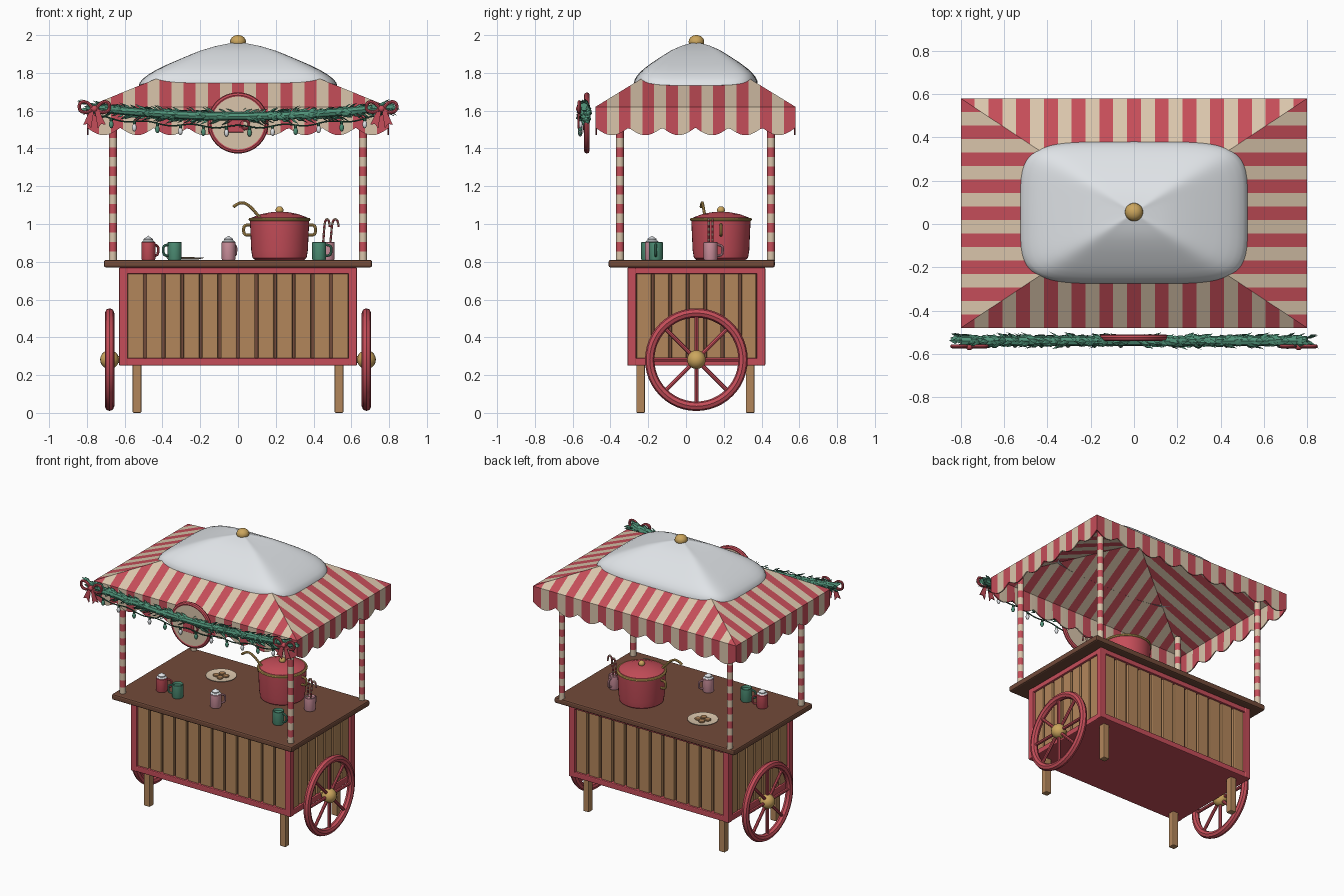
import bpy, bmesh, math, random
from mathutils import Vector, Matrix

if "Cube" in bpy.data.objects:
    bpy.data.objects.remove(bpy.data.objects["Cube"])
random.seed(4)
pi = math.pi
COLS = {"red": (.56, .075, .1), "cream": (.70, .56, .41), "snow white": (.76, .79, .82),
        "plank wood": (.45, .24, .105), "dark wood": (.17, .07, .042), "leaf green": (.08, .29, .19),
        "gold": (.60, .38, .11), "pink": (.65, .30, .36), "wire green": (.025, .10, .06)}
M = {}
for k, c in COLS.items():
    M[k] = bpy.data.materials.new(k)
    M[k].diffuse_color = (*c, 1)


def finish(ob, smooth):
    if smooth:
        bpy.ops.object.select_all(action='DESELECT')
        ob.select_set(True)
        bpy.context.view_layer.objects.active = ob
        bpy.ops.object.shade_smooth_by_angle(angle=math.radians(40))
    return ob


def from_bm(name, bm, mats, smooth=False):
    me = bpy.data.meshes.new(name)
    bm.to_mesh(me)
    bm.free()
    ob = bpy.data.objects.new(name, me)
    bpy.context.collection.objects.link(ob)
    for m in mats:
        me.materials.append(M[m])
    return finish(ob, smooth)


def box(name, lo, hi, mat, bevel=.006):
    bm = bmesh.new()
    bmesh.ops.create_cube(bm, size=1)
    lo, hi = Vector(lo), Vector(hi)
    for v in bm.verts:
        v.co = (lo + hi) / 2 + v.co * (hi - lo)
    ob = from_bm(name, bm, [mat])
    if bevel:
        b = ob.modifiers.new("bevel", 'BEVEL')
        b.width, b.segments = bevel, 2
    return ob


def lathe(name, prof, loc, mats, seg=24, rule=None, rot=None):
    """Revolve (radius, height) points about z, then rotate and move."""
    bm = bmesh.new()
    rings = [[bm.verts.new((r * math.cos(2 * pi * i / seg), r * math.sin(2 * pi * i / seg), z))
              for i in range(seg)] for r, z in prof]
    for j, (a, b) in enumerate(zip(rings, rings[1:])):
        for i in range(seg):
            f = bm.faces.new((a[i], a[(i + 1) % seg], b[(i + 1) % seg], b[i]))
            f.material_index = rule(j) if rule else 0
    bmesh.ops.remove_doubles(bm, verts=bm.verts, dist=1e-5)
    bmesh.ops.recalc_face_normals(bm, faces=bm.faces)
    ob = from_bm(name, bm, mats, True)
    ob.location = loc
    if rot:
        ob.rotation_euler = rot
    return ob


def ball(name, loc, r, mat, sz=1):
    return lathe(name, [(r * math.sin(pi * i / 10), -sz * r * math.cos(pi * i / 10)) for i in range(11)], loc, [mat], 18)


def ring(name, R, r, loc, mat, rot=None, seg=36):
    return lathe(name, [(R + r * math.cos(2 * pi * i / 8), r * math.sin(2 * pi * i / 8)) for i in range(9)],
                 loc, [mat], seg, rot=rot)


def tube(name, pts, r, mats, cyclic=False, band=None):
    cu = bpy.data.curves.new(name, 'CURVE')
    cu.dimensions, cu.bevel_depth, cu.bevel_resolution, cu.use_fill_caps = '3D', r, 2, True
    sp = cu.splines.new('NURBS' if len(pts) > 2 else 'POLY')
    sp.points.add(len(pts) - 1)
    for p, q in zip(sp.points, pts):
        p.co = (*q, 1)
    sp.order_u, sp.use_cyclic_u, sp.use_endpoint_u, sp.resolution_u = 3, cyclic, not cyclic, 6
    for m in mats:
        cu.materials.append(M[m])
    ob = bpy.data.objects.new(name, cu)
    bpy.context.collection.objects.link(ob)
    bpy.ops.object.select_all(action='DESELECT')
    ob.select_set(True)
    bpy.context.view_layer.objects.active = ob
    bpy.ops.object.convert(target='MESH')
    ob = bpy.context.object
    if band:
        for p in ob.data.polygons:
            p.material_index = int(p.center.z / band) % 2
    return finish(ob, True)


CY = .055  # cart centre in y
# --- cart body, frame, planks, legs, counter
box("inner_panel", (-.595, -.275, .27), (.595, .385, .76), "dark wood", 0)
box("body_floor", (-.61, -.29, .25), (.61, .40, .275), "red", 0)
for sx in (-1, 1):
    for y in (-.287, .397):
        box("corner_post", (sx * .607 - .023, y - .023, .25), (sx * .607 + .023, y + .023, .77), "red")
    for z0, z1 in ((.25, .29), (.735, .77)):
        box("side_rail", (sx * .607 - .02, -.28, z0), (sx * .607 + .02, .39, z1), "red")
    for i in range(7):
        y = CY + (i - 3) * .0925
        box("side_plank", (sx * .6 - .014, y - .039, .285), (sx * .6 + .014, y + .039, .745), "plank wood")
    for y in (-.24, .34):
        box("leg", (sx * .535 - .023, y - .023, 0), (sx * .535 + .023, y + .023, .26), "plank wood")
for y in (-.287, .397):
    for z0, z1 in ((.25, .29), (.735, .77)):
        box("long_rail", (-.6, y - .02, z0), (.6, y + .02, z1), "red")
    yp = y + (.007 if y < 0 else -.007)
    for i in range(12):
        x = (i - 5.5) * .0985
        box("front_plank" if y < 0 else "back_plank", (x - .042, yp - .014, .285), (x + .042, yp + .014, .745), "plank wood")
box("counter_top", (-.71, -.41, .77), (.71, .47, .81), "dark wood", .01)

# --- wheels
tube("axle", [(-.68, CY, .282), (.68, CY, .282)], .018, ["gold"])
for sx in (-1, 1):
    c = Vector((sx * .68, CY, .282))
    ring("wheel_rim", .247, .025, c, "red", (0, pi / 2, 0), 48)
    ball("wheel_hub", c, .05, "gold")
    for i in range(8):
        d = Vector((0, math.sin(i * pi / 4), math.cos(i * pi / 4)))
        tube("wheel_spoke", [c + d * .03, c + d * .24], .011, ["red"])

# --- striped posts
for x in (-.662, .662):
    for y in (-.35, .45):
        lathe("canopy_post", [(.021, .05 * i) for i in range(18)], (x, y, .805), ["cream", "red"], 14, lambda j: j % 2)

# --- striped canopy: four hipped slopes with scalloped valance
HX, HY, ZE, ZA = .80, .53, 1.62, 1.945
bm = bmesh.new()
for k in range(4):
    n, scal = (25, 9) if k % 2 == 0 else (17, 6)
    rot = Matrix.Rotation(k * pi / 2, 3, 'Z')

    def P(s, t, z):  # s along the eave, t from eave to apex
        p = rot @ Vector((s, -(1 - t), 0))
        return bm.verts.new((p.x * HX, p.y * HY + CY - .005, z))

    def slope(s, t):
        return P(s, t, ZE + (ZA - ZE) * t)
    for i in range(n):
        a, b = -1 + 2 * i / n, -1 + 2 * (i + 1) / n
        poly = [slope(a, 0), slope(b, 0)]
        if b < .999:
            poly.append(slope(b, 1 - abs(b)))
        if a < 0 < b:
            poly.append(slope(0, 1))
        if a > -.999:
            poly.append(slope(a, 1 - abs(a)))
        bm.faces.new(poly).material_index = 1 - i % 2
        for j in range(4):
            u, v = a + (b - a) * j / 4, a + (b - a) * (j + 1) / 4
            zu, zv = [1.51 - .04 * abs(math.sin(pi * scal * (q + 1) / 2)) for q in (u, v)]
            f = bm.faces.new((P(u, 0, zu), P(v, 0, zv), P(v, 0, ZE), P(u, 0, ZE)))
            f.material_index = 1 - i % 2
bmesh.ops.remove_doubles(bm, verts=bm.verts, dist=1e-4)
canopy = from_bm("canopy", bm, ["cream", "red"])
s = canopy.modifiers.new("cloth", 'SOLIDIFY')
s.thickness, s.offset = .008, -1

# --- snow cap: rounded-rectangle rings that follow the roof
bm = bmesh.new()
N, rings = 64, []
for f in (.96, 1, .99, .96, .91, .84, .72, .56, .4, .24, .1, .001):
    row = []
    for i in range(N):
        a = 2 * pi * i / N
        c, d = math.cos(a), math.sin(a)
        x, y = [math.copysign(abs(q) ** .42, q) * h * f for q, h in ((c, .525), (d, .328))]
        roof = ZE + (ZA - ZE) * (1 - ((abs(x) / HX) ** 9 + (abs(y) / HY) ** 9) ** (1 / 9))
        lift = .052 * math.sqrt(max(0, 1 - f ** 7)) * min(1, .35 + 2 * f)
        row.append(bm.verts.new((x, y + CY - .003, roof + (lift if rings else -.01) + .002)))
    rings.append(row)
for a, b in zip(rings, rings[1:]):
    for i in range(N):
        bm.faces.new((a[i], a[(i + 1) % N], b[(i + 1) % N], b[i]))
bm.faces.new(rings[-1])
from_bm("snow_cap", bm, ["snow white"], True)
ball("roof_knob", (0, CY, 1.965), .042, "gold", .84)

# --- round sign with mug emblem
FR = (pi / 2, 0, 0)
lathe("sign_disc", [(0, -.012), (.15, -.012), (.15, .012), (0, .012)], (0, -.525, 1.535), ["cream"], 40, rot=FR)
ring("sign_rim", .147, .015, (0, -.525, 1.535), "red", FR, 48)
box("emblem_cup", (-.055, -.543, 1.485), (.03, -.536, 1.565), "red", .003)
ring("emblem_handle", .024, .007, (.034, -.539, 1.527), "red", FR, 20)

# --- leafy garland
def gz(x):
    return 1.625 - .055 * (1 - (x / .83) ** 2)
GY = -.54
tube("garland_core", [(x / 10, GY, gz(x / 10)) for x in range(-8, 9)], .022, ["leaf green"])
bm = bmesh.new()
for i in range(330):
    x = -.8 + 1.6 * i / 329
    a = random.uniform(0, 2 * pi)
    out = Vector((0, math.cos(a) * .75, math.sin(a)))
    d = (Vector((1 if x > 0 else -1, 0, 0)) + out * random.uniform(.3, .8)).normalized()
    side = d.cross(out).normalized() * .016
    b = Vector((x, GY, gz(x))) + out * .015
    L = random.uniform(.05, .068)
    v = [bm.verts.new(p) for p in (b, b + d * L * .5 + side, b + d * L, b + d * L * .5 - side, b + d * L * .5 + out * .007)]
    for p, q in ((0, 1), (1, 2), (2, 3), (3, 0)):
        bm.faces.new((v[p], v[q], v[4]))
from_bm("garland_leaves", bm, ["leaf green"])

# --- light string
def wz(x):
    return 1.515 + .055 * (x / .76) ** 2 + .008 * math.cos(x * 26)
tube("light_wire", [(i * .038, -.56, wz(i * .038)) for i in range(-20, 21)], .004, ["wire green"])
for i in range(12):
    x = (i - 5.5) * .122
    lathe("bulb_socket", [(0, 0), (.008, 0), (.008, -.014), (0, -.014)], (x, -.56, wz(x)), ["wire green"], 10)
    ball("light_bulb", (x, -.56, wz(x) - .032), .012, "snow white" if i % 2 else "leaf green", 1.7)

# --- bows at the garland ends
for sx in (-1, 1):
    c = Vector((sx * .76, -.565, 1.61))
    ball("bow_knot", c, .018, "red")
    for e in (-1, 1):
        pts = [c + Vector((e * x, 0, z)) for x, z in ((.005, 0), (.04, .038), (.08, .035), (.08, -.012), (.04, -.022))]
        tube("bow_loop", pts, .009, ["red"], True)
        bm = bmesh.new()
        bm.faces.new([bm.verts.new(c + Vector((e * x, -.004, z))) for x, z in
                      ((0, .005), (.02, 0), (.06, -.085), (.035, -.08), (.018, -.105))])
        t = from_bm("bow_tail", bm, ["red"])
        t.modifiers.new("ribbon", 'SOLIDIFY').thickness = .006

# --- cooking pot with lid, handles and ladle
PX, PY = .22, .185
lathe("pot_body", [(0, .81), (.13, .81), (.143, .82), (.15, .86), (.157, 1.02), (0, 1.02)], (PX, PY, 0), ["red"], 40)
ring("pot_rim", .155, .009, (PX, PY, 1.024), "gold", None, 40)
lathe("pot_lid", [(.152, 1.024), (.148, 1.034), (.10, 1.052), (.05, 1.062), (0, 1.065)], (PX, PY, 0), ["red"], 40)
ball("lid_knob", (PX, PY, 1.073), .021, "gold")
for e in (-1, 1):
    tube("pot_handle", [(PX + e * x, PY, z) for x, z in
                        ((.15, .995), (.185, .998), (.192, .968), (.185, .938), (.15, .942))], .008, ["gold"])
tube("ladle", [(.15, .11, 1.0), (.11, .10, 1.04), (.06, .09, 1.10), (.01, .085, 1.12), (-.025, .08, 1.09)], .008, ["gold"])

# --- mugs: x, y, colour, handle direction, whipped topping
CUP = [(0, 0), (.034, 0), (.037, .006), (.037, .092), (.034, .095), (.031, .09), (.031, .078), (0, .078)]
for x, y, col, ang, cream in ((-.475, -.18, "red", .6, 1), (-.335, -.20, "leaf green", pi + .3, 0), (-.05, -.18, "pink", .9, 1),
                              (.43, -.16, "leaf green", 0, 0), (.475, .13, "pink", pi / 2, 0)):
    lathe("mug", CUP, (x, y, .81), [col], 20)
    tube("mug_handle", [(x + math.cos(ang) * r, y + math.sin(ang) * r, .81 + z) for r, z in
                        ((.035, .08), (.062, .078), (.064, .05), (.06, .022), (.035, .022))], .007, [col])
    if cream:
        lathe("whipped_cream", [(.033, .085), (.034, .097), (.024, .104), (.025, .111), (.012, .119), (0, .128)],
              (x, y, .81), ["snow white"], 16)
# --- candy canes in the last mug
for x, y, dx in ((.46, .14, -.012), (.488, .12, .014)):
    path = ((0, .89), (.3, .93), (.6, .985), (1, 1.015), (1.9, 1.028), (2.9, 1.018), (3.2, .985))
    e = .014
    tube("candy_cane", [(x + e * q, y, z) if dx > 0 else (x - .01 + e * q * .8, y, z) for q, z in path],
         .006, ["red", "cream"], False, .014)

# --- plate of biscuits
lathe("plate", [(0, .811), (.065, .811), (.1, .82), (.1, .823), (.065, .816), (0, .816)], (-.28, .21, 0), ["cream"], 32)
for i in range(4):
    a = i * pi / 2 + .4
    lathe("biscuit", [(0, 0), (.02, 0), (.022, .005), (.019, .01), (0, .01)],
          (-.28 + .032 * math.cos(a), .21 + .032 * math.sin(a), .816), ["plank wood"], 14)

for m in bpy.data.materials:
    if m.users and not m.is_grease_pencil:
        m.use_nodes = True
        m.node_tree.nodes["Principled BSDF"].inputs["Base Color"].default_value = m.diffuse_color
